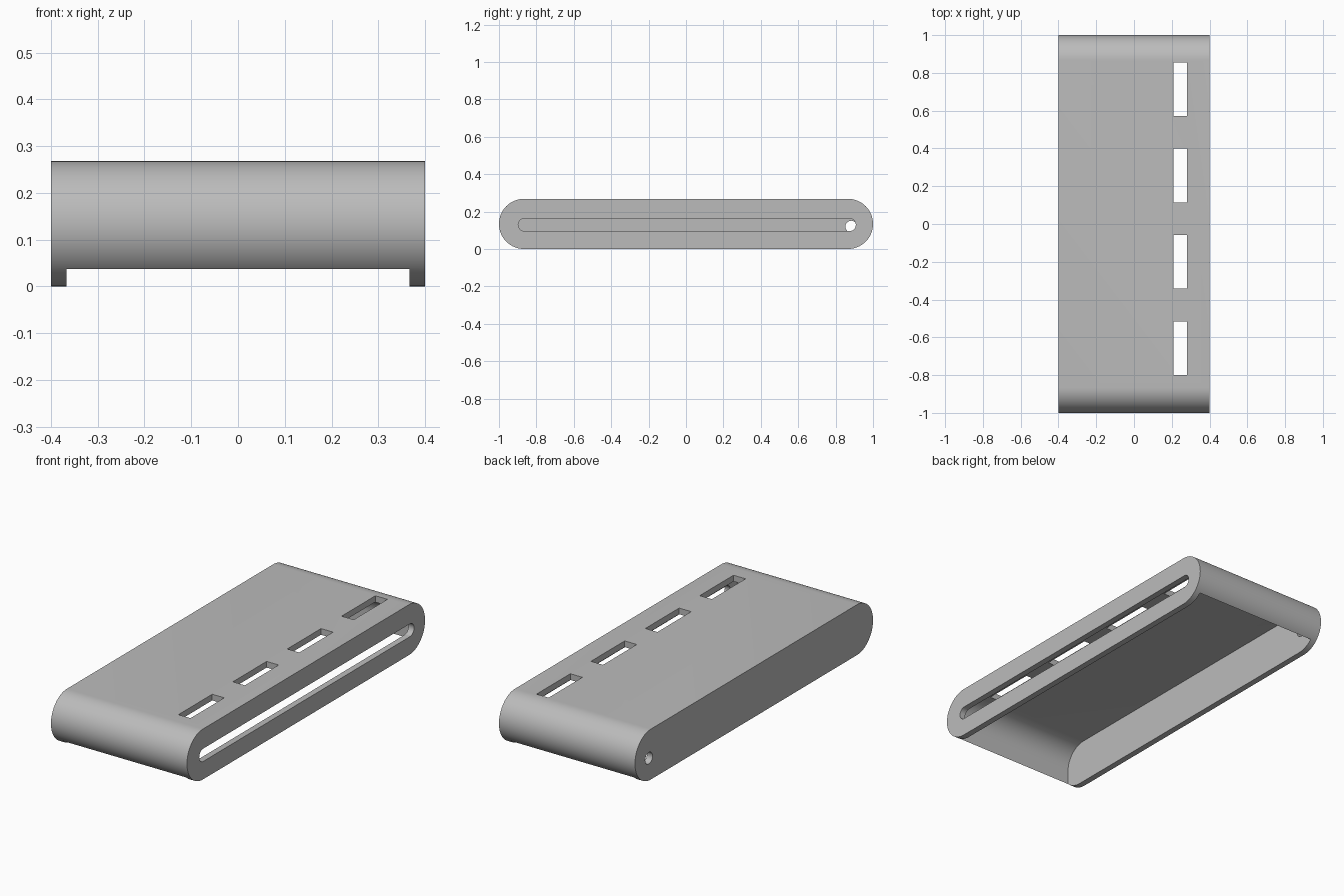
import bpy
import bmesh
from math import sin, cos, pi, radians

if "Cube" in bpy.data.objects:
    bpy.data.objects.remove(bpy.data.objects["Cube"], do_unlink=True)

HALF_W, HEIGHT, WALL = 0.40, 0.268, 0.033
R = HEIGHT / 2

grey = bpy.data.materials.new("plain grey")
grey.use_nodes = True
colour = (0.5, 0.5, 0.5, 1)
grey.diffuse_color = colour
grey.node_tree.nodes["Principled BSDF"].inputs["Base Color"].default_value = colour


def arc(cy, cz, r, start, end, steps):
    """Points in the y-z plane along an arc, angles in degrees."""
    angles = [radians(start + (end - start) * i / steps) for i in range(steps + 1)]
    return [(cy + r * cos(a), cz + r * sin(a)) for a in angles]


def rounded_bar(y0, y1, cz, r, steps=24):
    """Outline of a bar with fully rounded ends."""
    return arc(y1 - r, cz, r, -90, 90, steps) + arc(y0 + r, cz, r, 90, 270, steps)


def extrude_x(name, outline, x0, x1):
    """Solid made by sweeping a y-z outline along x."""
    bm = bmesh.new()
    face = bm.faces.new([bm.verts.new((x0, y, z)) for y, z in outline])
    swept = bmesh.ops.extrude_face_region(bm, geom=[face])["geom"]
    moved = [v for v in swept if isinstance(v, bmesh.types.BMVert)]
    bmesh.ops.translate(bm, vec=(x1 - x0, 0, 0), verts=moved)
    bmesh.ops.recalc_face_normals(bm, faces=bm.faces)
    mesh = bpy.data.meshes.new(name)
    bm.to_mesh(mesh)
    bm.free()
    mesh.materials.append(grey)
    obj = bpy.data.objects.new(name, mesh)
    bpy.context.collection.objects.link(obj)
    return obj


# Outer body with rounded front and back
body = extrude_x("housing", rounded_bar(-1, 1, R, R, 32), -HALF_W, HALF_W)

# Hollow, open underneath, with rounded upper corners
INNER_Y, INNER_R = 0.958, 0.12
top = HEIGHT - WALL - INNER_R
cavity = (arc(INNER_Y - INNER_R, top, INNER_R, 0, 90, 16)
          + arc(INNER_R - INNER_Y, top, INNER_R, 90, 180, 16)
          + [(-INNER_Y, -0.1), (INNER_Y, -0.1)])
cutters = [extrude_x("cavity_cutter", cavity, WALL - HALF_W, HALF_W - WALL)]

# Long slot through the left wall
cutters.append(extrude_x("side_slot_cutter",
                         rounded_bar(-0.897, 0.908, 0.129, 0.034, 12), 0.34, 0.5))

# Round cable hole through the right wall
hole = [(0.883 + 0.031 * cos(2 * pi * i / 24), 0.12 + 0.031 * sin(2 * pi * i / 24))
        for i in range(24)]
cutters.append(extrude_x("cable_hole_cutter", hole, -0.5, -0.34))

# Row of four rectangular openings in the top
for i in range(4):
    y = -0.657 + i * 0.457
    outline = [(y - 0.142, 0.2), (y + 0.142, 0.2), (y + 0.142, 0.4), (y - 0.142, 0.4)]
    cutters.append(extrude_x(f"top_opening_cutter_{i + 1}", outline, 0.209, 0.28))

# Cut everything out, then drop the cutters
bpy.context.view_layer.objects.active = body
body.select_set(True)
for cutter in cutters:
    mod = body.modifiers.new(cutter.name, "BOOLEAN")
    mod.operation = "DIFFERENCE"
    mod.solver = "EXACT"
    mod.object = cutter
    bpy.ops.object.modifier_apply(modifier=mod.name)
    bpy.data.objects.remove(cutter, do_unlink=True)

bpy.ops.object.shade_smooth_by_angle(angle=radians(30))
